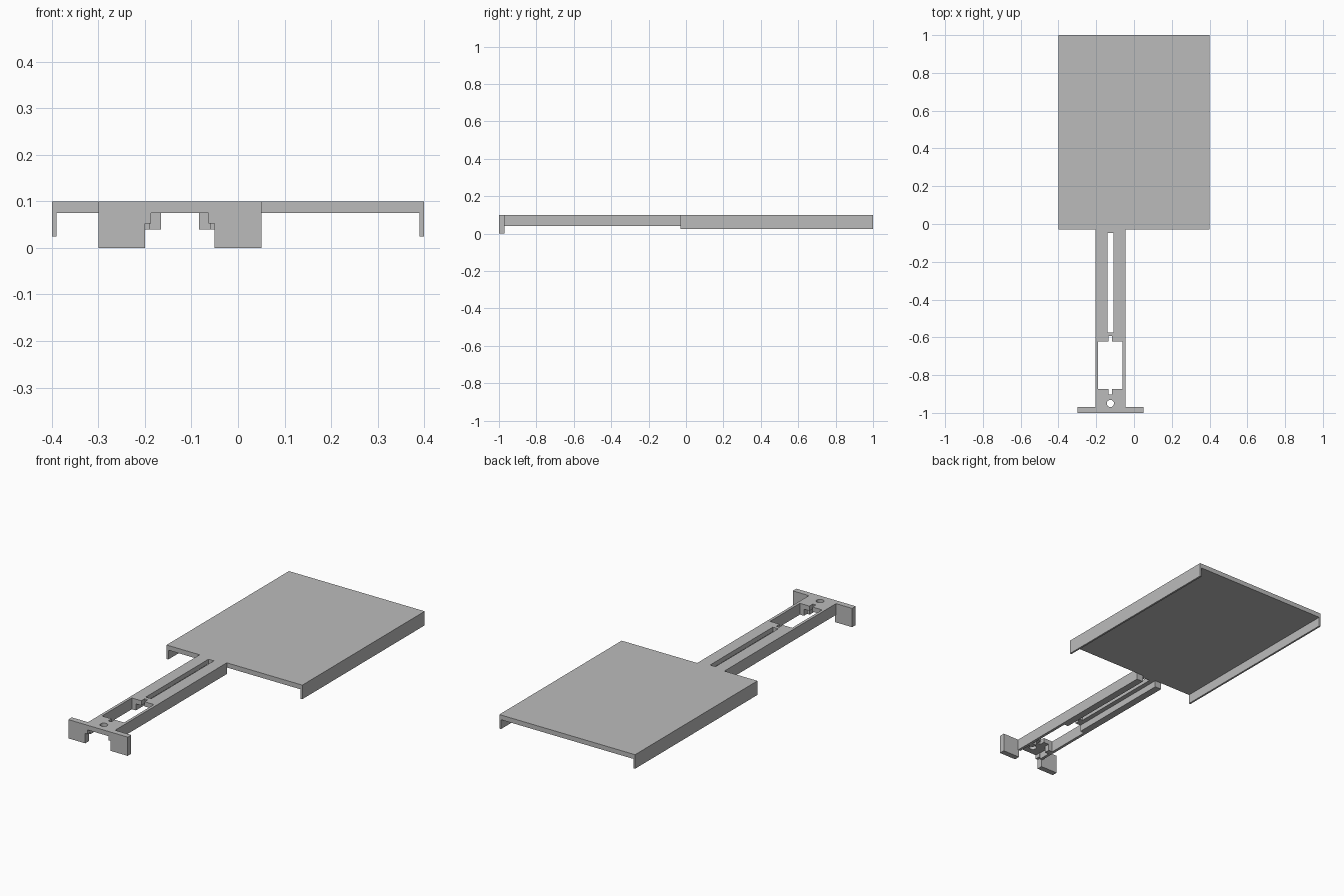
import bpy
import bmesh

cube = bpy.data.objects.get("Cube")
if cube:
    bpy.data.objects.remove(cube, do_unlink=True)

grey = bpy.data.materials.new("plain_grey")
grey.use_nodes = True
COLOUR = (0.5, 0.5, 0.5, 1)
grey.diffuse_color = COLOUR
grey.node_tree.nodes["Principled BSDF"].inputs["Base Color"].default_value = COLOUR

ARM_X = -0.125   # centre line of the arm
TOP = 0.1        # height of every upper surface
DECK = 0.075     # underside of the thin sheets


def prism(name, outline, low, high, axis="z"):
    """Extrude an outline along z, or an x-z outline along y."""
    bm = bmesh.new()

    def place(a, b, d):
        return (a, b, d) if axis == "z" else (a, d, b)

    face = bm.faces.new([bm.verts.new(place(a, b, low)) for a, b in outline])
    new = bmesh.ops.extrude_face_region(bm, geom=[face])["geom"]
    offset = place(0, 0, high - low)
    bmesh.ops.translate(bm, vec=offset, verts=[v for v in new if isinstance(v, bmesh.types.BMVert)])
    bmesh.ops.recalc_face_normals(bm, faces=bm.faces)
    mesh = bpy.data.meshes.new(name)
    bm.to_mesh(mesh)
    bm.free()
    mesh.materials.append(grey)
    obj = bpy.data.objects.new(name, mesh)
    bpy.context.collection.objects.link(obj)
    return obj


def box(name, x0, x1, y0, y1, z0, z1):
    return prism(name, [(x0, y0), (x1, y0), (x1, y1), (x0, y1)], z0, z1)


def cut(target, cutter):
    cutter.hide_render = True
    mod = target.modifiers.new("cut", "BOOLEAN")
    mod.operation = "DIFFERENCE"
    mod.solver = "EXACT"
    mod.object = cutter
    bpy.context.view_layer.objects.active = target
    bpy.ops.object.modifier_apply(modifier=mod.name)
    bpy.data.objects.remove(cutter, do_unlink=True)


# Wide tray: an open-ended channel turned upside down
tray = [(-0.4, 0.025), (-0.39, 0.025), (-0.39, DECK), (0.39, DECK),
        (0.39, 0.025), (0.4, 0.025), (0.4, TOP), (-0.4, TOP)]
prism("wide_tray", tray, -0.03, 1, "y")

# Arm deck with slot, window, two notches and a round hole
deck = box("arm_deck", ARM_X - 0.08, ARM_X + 0.08, -0.97, -0.03, DECK, TOP)
openings = [(0.016, -0.575, -0.047), (0.065, -0.873, -0.622),
            (0.009, -0.63, -0.593), (0.009, -0.902, -0.86)]
for half, y0, y1 in openings:
    cut(deck, box("opening", ARM_X - half, ARM_X + half, y0, y1, 0.05, 0.13))
bpy.ops.mesh.primitive_cylinder_add(vertices=32, radius=0.019, depth=0.2,
                                    location=(ARM_X, -0.95, TOP))
cut(deck, bpy.context.object)

# Arm walls, and inner ribs before and behind the window
for side, s in (("left", 1), ("right", -1)):
    def strip(name, inner, outer, y0, y1):
        xs = sorted((ARM_X + s * inner, ARM_X + s * outer))
        top = TOP if "wall" in name else DECK
        box(side + name, xs[0], xs[1], y0, y1, 0.04, top)

    strip("_arm_wall", 0.065, 0.08, -0.97, -0.03)
    strip("_rear_rib", 0.041, 0.065, -0.622, -0.03)
    strip("_front_rib", 0.041, 0.065, -0.902, -0.873)

# Front crosspiece with a stepped archway
half_arch = [(0.175, TOP), (0.175, 0), (0.075, 0), (0.075, 0.053),
             (0.062, 0.053), (0.062, DECK)]
outline = [(ARM_X + x, z) for x, z in half_arch]
outline += [(ARM_X - x, z) for x, z in reversed(half_arch)]
prism("front_crosspiece", outline, -1, -0.97, "y")
